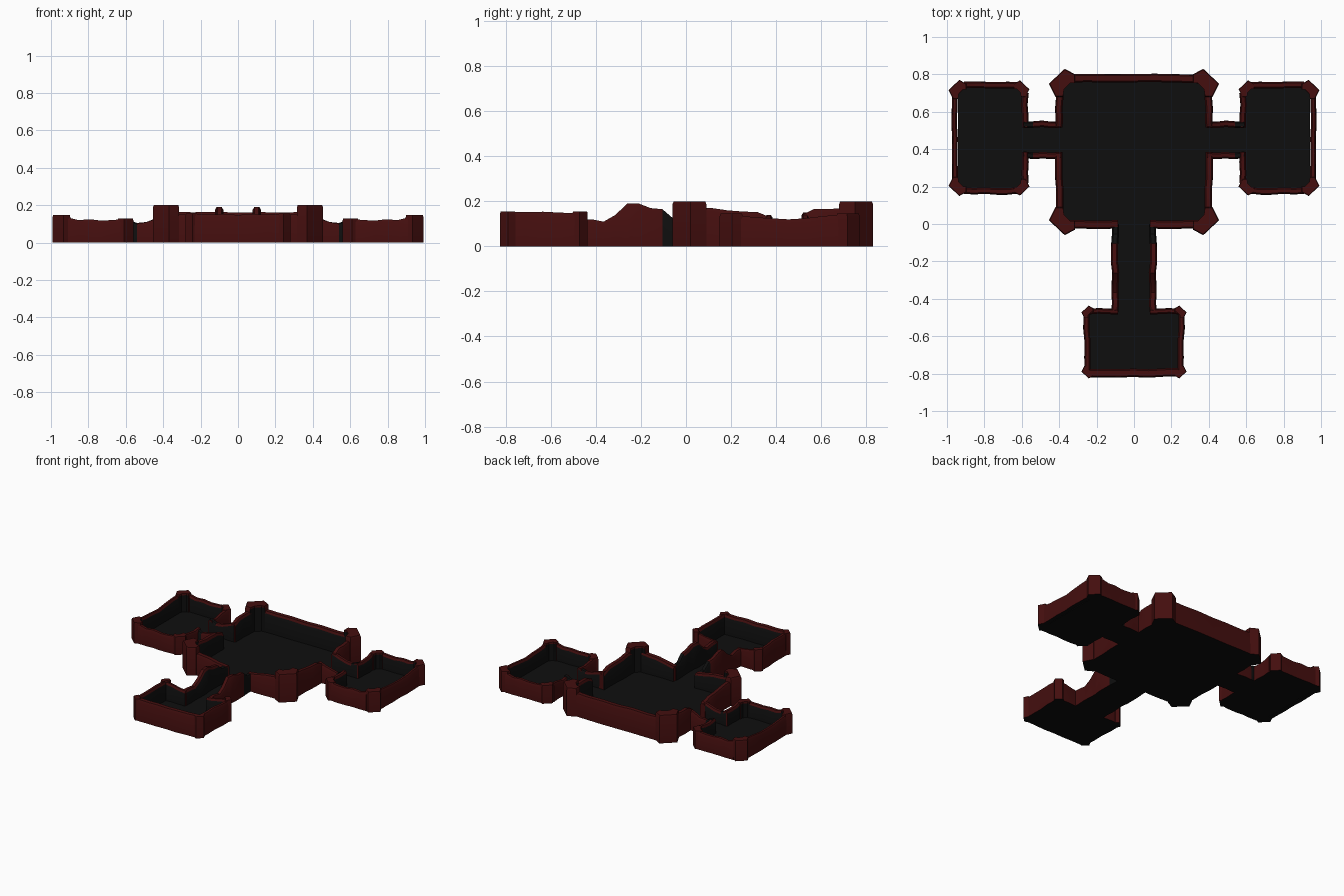
import bpy, bmesh, random
from mathutils import Vector

if "Cube" in bpy.data.objects:
    bpy.data.objects.remove(bpy.data.objects["Cube"])

random.seed(4)


def material(name, rgb):
    m = bpy.data.materials.new(name)
    m.diffuse_color = (*rgb, 1)
    m.use_nodes = True
    m.node_tree.nodes["Principled BSDF"].inputs["Base Color"].default_value = m.diffuse_color
    return m


RED = material("dark red stone", (0.058, 0.0045, 0.0045))
BLACK = material("black stone", (0.0045, 0.0045, 0.0045))


def finish(name, bm, smooth=True):
    bmesh.ops.recalc_face_normals(bm, faces=bm.faces)
    me = bpy.data.meshes.new(name)
    bm.to_mesh(me)
    bm.free()
    me.materials.append(RED)
    me.materials.append(BLACK)
    ob = bpy.data.objects.new(name, me)
    bpy.context.collection.objects.link(ob)
    if smooth:
        bpy.ops.object.select_all(action='DESELECT')
        ob.select_set(True)
        bpy.context.view_layer.objects.active = ob
        bpy.ops.object.shade_smooth_by_angle(angle=0.6)
    return ob


def wall(name, a, b, inward, thick, heights, mirror=True, dark=()):
    """Rough wall from a to b on its outer line; heights are spread evenly.
    Outer side and crest are red, the room side and underside black."""
    a, b, inward = Vector(a), Vector(b), Vector(inward)
    n = len(heights) - 1
    shift = [random.uniform(-0.004, 0.004) for _ in heights]
    bm = bmesh.new()
    for s in ((1, -1) if mirror else (1,)):
        rings = []
        for i, h in enumerate(heights):
            p = a.lerp(b, i / n)
            prof = [(0, 0), (0.001, h - 0.014), (0.008, h), (thick - 0.008, h),
                    (thick, h - 0.014), (thick, 0)]
            ring = []
            for d, z in prof:
                q = p + inward * (d + shift[i])
                ring.append(bm.verts.new((q.x * s, q.y, z)))
            rings.append(ring)
        for i in range(n):
            for k in range(6):
                k2 = (k + 1) % 6
                f = bm.faces.new((rings[i][k], rings[i][k2],
                                  rings[i + 1][k2], rings[i + 1][k]))
                f.material_index = 1 if k >= 4 or i in dark else 0
        bm.faces.new(rings[0])
        bm.faces.new(rings[-1][::-1])
    return finish(name, bm)


# Corner buttress outline, measured from the outer wall corner
CORNER = [(-0.05, 0.03), (0.035, -0.05), (0, -0.12), (-0.04, -0.12),
          (-0.046, -0.08), (-0.08, -0.046), (-0.105, -0.045), (-0.105, 0)]


def buttresses(name, corners, scale, h):
    bm = bmesh.new()
    for cx, cy, sx, sy in corners:
        for s in (1, -1):
            pts = [Vector(((cx + u * sx * scale) * s, cy + v * sy * scale))
                   for u, v in CORNER]
            mid = sum(pts, Vector((0, 0))) / len(pts)
            rings = [[bm.verts.new((*mid.lerp(p, k), z)) for p in pts]
                     for k, z in ((1, 0), (1, h - 0.012), (0.93, h))]
            for lo, hi in zip(rings, rings[1:]):
                for i in range(8):
                    j = (i + 1) % 8
                    f = bm.faces.new((lo[i], lo[j], hi[j], hi[i]))
                    # sides looking into the room are black
                    f.material_index = 1 if i in (3, 4, 5) and lo is rings[0] else 0
            bm.faces.new(rings[0]).material_index = 1
            bm.faces.new(rings[-1])
    return finish(name, bm)


# Floor: one slab under all rooms and corridors
half = [(0.40, 0.78), (0.40, 0.53), (0.58, 0.53), (0.58, 0.74), (0.94, 0.74),
        (0.94, 0.18), (0.58, 0.18), (0.58, 0.37), (0.40, 0.37), (0.40, -0.01),
        (0.10, -0.01), (0.10, -0.465), (0.25, -0.465), (0.25, -0.80)]
bm = bmesh.new()
outline = half + [(-x, y) for x, y in reversed(half)]
base = bm.faces.new([bm.verts.new((x, y, 0)) for x, y in outline])
top = bmesh.ops.extrude_face_region(bm, geom=[base], use_keep_orig=True)
for v in top["geom"]:
    if isinstance(v, bmesh.types.BMVert):
        v.co.z = 0.015
for f in bm.faces:
    f.material_index = 1
finish("floor", bm, smooth=False)

# Main hall
wall("hall_back_wall", (-0.36, 0.80), (0.36, 0.80), (0, -1), 0.045,
     [0.165, 0.162, 0.165, 0.16, 0.163, 0.16, 0.165], mirror=False)
wall("hall_side_walls_back", (0.42, 0.72), (0.42, 0.515), (-1, 0), 0.04,
     [0.168, 0.168, 0.165, 0.165, 0.14])
wall("hall_side_walls_front", (0.42, 0.385), (0.42, 0.05), (-1, 0), 0.04,
     [0.125, 0.152, 0.155, 0.16, 0.17, 0.17])
wall("hall_front_walls", (0.085, -0.025), (0.36, -0.025), (0, 1), 0.045,
     [0.12, 0.13, 0.145, 0.15, 0.16])
buttresses("hall_corner_buttresses",
           [(0.42, 0.80, 1, 1), (0.42, -0.03, 1, -1)], 1.0, 0.2)

# Side corridors
wall("side_corridor_back_walls", (0.39, 0.55), (0.59, 0.55), (0, -1), 0.035,
     [0.15, 0.13, 0.11, 0.105, 0.125], dark=(3,))
wall("side_corridor_front_walls", (0.39, 0.35), (0.59, 0.35), (0, 1), 0.035,
     [0.14, 0.125, 0.11, 0.10, 0.12], dark=(3,))

# Side rooms
wall("side_room_outer_walls", (0.975, 0.69), (0.975, 0.22), (-1, 0), 0.03,
     [0.14, 0.135, 0.125, 0.12, 0.125, 0.13, 0.14])
for side, y, d in (("back", 0.76, -1), ("front", 0.16, 1)):
    wall(f"side_room_{side}_walls", (0.62, y), (0.91, y), (0, d), 0.035,
         [0.125, 0.12, 0.118, 0.125, 0.12, 0.135])
wall("side_room_inner_walls_back", (0.565, 0.515), (0.565, 0.70), (1, 0), 0.035,
     [0.12, 0.11, 0.12, 0.13])
wall("side_room_inner_walls_front", (0.565, 0.385), (0.565, 0.22), (1, 0), 0.035,
     [0.12, 0.115, 0.12, 0.13])
buttresses("side_room_outer_buttresses",
           [(0.968, 0.75, 1, 1), (0.968, 0.17, 1, -1)], 0.68, 0.147)
buttresses("side_room_inner_buttresses",
           [(0.58, 0.75, -1, 1), (0.58, 0.17, -1, -1)], 0.6, 0.13)

# Front corridor with raised crests
wall("front_corridor_walls", (0.12, -0.47), (0.12, 0.0), (-1, 0), 0.038,
     [0.12, 0.12, 0.11, 0.14, 0.19, 0.19, 0.17, 0.165, 0.12, 0.12], dark=(7, 8))

# Front room
wall("front_room_front_wall", (-0.24, -0.818), (0.24, -0.818), (0, 1), 0.045,
     [0.154, 0.15, 0.152, 0.148, 0.152, 0.15, 0.154], mirror=False)
wall("front_room_side_walls", (0.268, -0.79), (0.268, -0.48), (-1, 0), 0.033,
     [0.155, 0.152, 0.154, 0.15, 0.147])
wall("front_room_back_walls", (0.085, -0.45), (0.24, -0.45), (0, -1), 0.03,
     [0.12, 0.125, 0.135, 0.145])
buttresses("front_room_buttresses",
           [(0.265, -0.45, 1, 1), (0.265, -0.812, 1, -1)], 0.45, 0.156)
